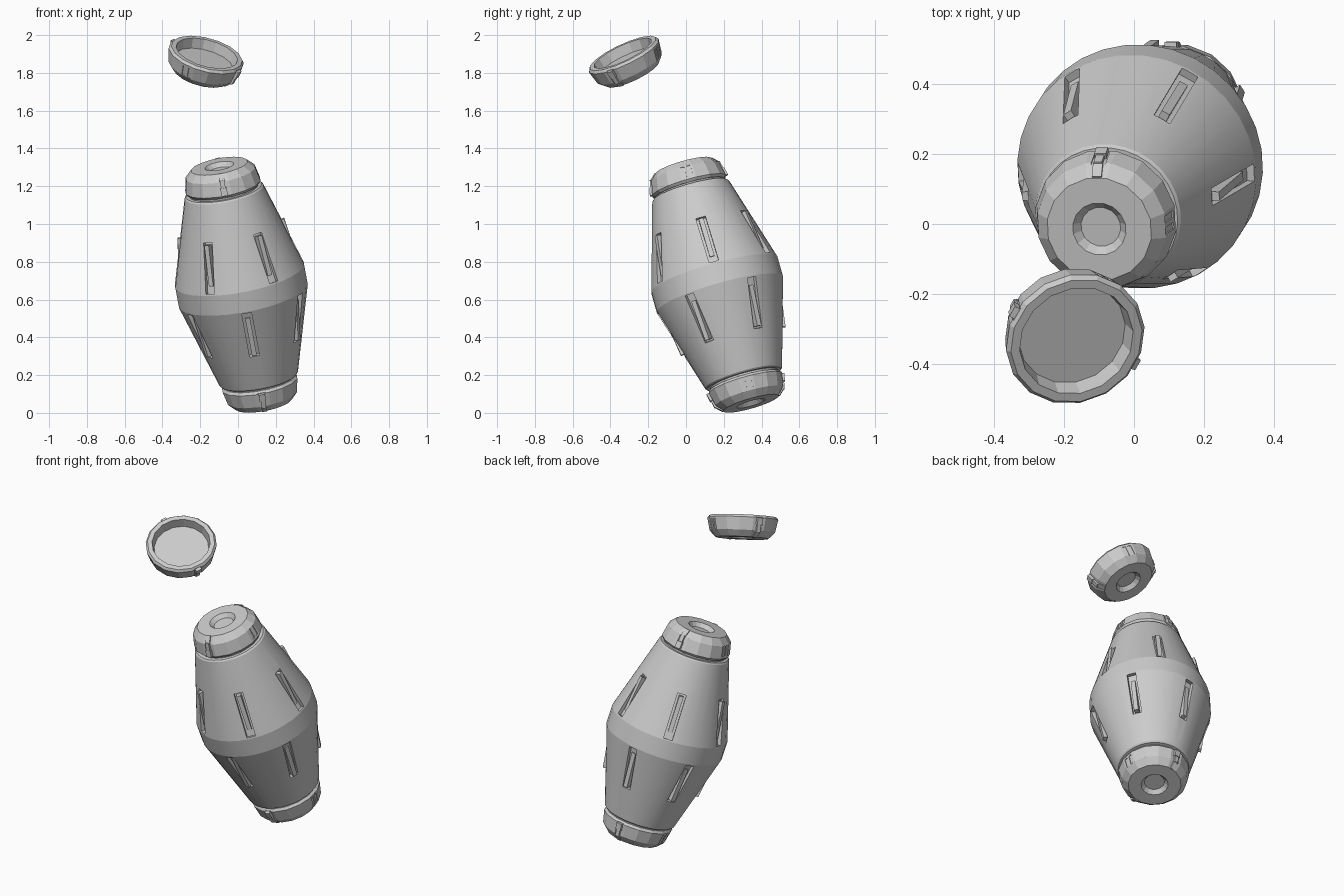
import bpy, bmesh, math
from mathutils import Vector, Matrix

if "Cube" in bpy.data.objects:
    bpy.data.objects.remove(bpy.data.objects["Cube"])


def frame(origin, axis, back):
    """Local frame: z along axis, y close to the given back direction."""
    z = Vector(axis).normalized()
    y = Vector(back)
    y = (y - z * y.dot(z)).normalized()
    x = y.cross(z)
    m = Matrix((x, y, z)).transposed().to_4x4()
    m.translation = Vector(origin)
    return m


def add_object(name, bm, matrix):
    bmesh.ops.recalc_face_normals(bm, faces=bm.faces)
    me = bpy.data.meshes.new(name)
    bm.to_mesh(me)
    bm.free()
    ob = bpy.data.objects.new(name, me)
    bpy.context.collection.objects.link(ob)
    ob.matrix_world = matrix
    return ob


def lathe(name, profile, sides, matrix):
    """Closed solid of revolution, flat capped at both profile ends."""
    bm = bmesh.new()
    rings = []
    for r, z in profile:
        rings.append([bm.verts.new((r * math.cos(a), r * math.sin(a), z))
                      for a in ((i + .5) * math.tau / sides for i in range(sides))])
    for lo, hi in zip(rings, rings[1:]):
        for i in range(sides):
            j = (i + 1) % sides
            bm.faces.new((lo[i], lo[j], hi[j], hi[i]))
    bm.faces.new(rings[0])
    bm.faces.new(rings[-1])
    return add_object(name, bm, matrix)


def boxes(name, specs, matrix):
    """Boxes set around the axis: (angle from front, radius, z, lean, (w, depth, h), sideways)."""
    bm = bmesh.new()
    for ang, r, z, lean, size, side in specs:
        m = (Matrix.Rotation(math.radians(ang), 4, 'Z')
             @ Matrix.Translation((side, -r, z))
             @ Matrix.Rotation(lean, 4, 'X')
             @ Matrix.Diagonal((*size, 1)))
        bmesh.ops.create_cube(bm, size=1, matrix=m)
    return add_object(name, bm, matrix)


def cut(ob, cutter):
    mod = ob.modifiers.new("cut", 'BOOLEAN')
    mod.operation = 'DIFFERENCE'
    mod.solver = 'EXACT'
    mod.object = cutter
    cutter.hide_render = True
    cutter.display_type = 'WIRE'


# --- tilted double-cone body ---
UP = Vector((-.176, -.27, .9466)).normalized()
CENTRE = Vector((.0175, .165, .6785))
R, H, R_END, Z_END = .348, .055, .212, .528
slope = (R - R_END) / (Z_END - H)
tilt = math.atan(slope)
body_m = frame(CENTRE, UP, (0, 1, 0))
half = [(R, H), (R_END, Z_END - .008), (R_END - .008, Z_END), (.185, Z_END), (.185, .56)]
body = lathe("barrel_body", [(r, -z) for r, z in reversed(half)] + half, 32, body_m)
bpy.context.view_layer.objects.active = body
body.select_set(True)
bpy.ops.object.shade_smooth_by_angle(angle=math.radians(14))
body.select_set(False)

# --- six grip slots on each cone, each holding a leaning bar ---
slots, bars = [], []
for s, start in ((1, 30), (-1, 0)):
    for k in range(6):
        a = start + 60 * k
        zs, zb = .195, .205
        slots.append((a, R - slope * (zs - H), s * zs, -s * tilt, (.052, .05, .272), 0))
        bars.append((a, R - slope * (zb - H) - .019, s * zb, -s * tilt * .5,
                     (.026, .034, .22), 0))
cut(body, boxes("slot_cutter", slots, body_m))
boxes("grip_bars", bars, body_m)


# --- end caps: rim at z = 0, outer face at z = HC ---
HC = .125
OUTER = [(.194, 0), (.205, .014), (.189, .088), (.153, HC),
         (.078, HC), (.058, HC - .024)]


def cap(name, matrix, hollow=False):
    prof = ([(.158, .055), (.168, 0)] if hollow else []) + OUTER
    ob = lathe(name, prof, 16, matrix)
    cuts, clips = [], []
    lean = math.atan(.016 / .074)
    for a in (0, 180):
        cuts.append((a, .197, .055, -lean, (.042, .016, .15), 0))
        # stepped clip in the channel, running over the bevel
        clips.append((a, .195, .034, -lean, (.034, .03, .042), 0))
        clips.append((a, .185, .074, -lean, (.024, .024, .045), 0))
        clips.append((a, .164, .103, -math.radians(46), (.028, .024, .044), 0))
    for a in (90, 270):
        for side in (-.017, .017):
            cuts.append((a, .197, .058, -lean, (.02, .02, .062), side))
    cut(ob, boxes(name + "_cutter", cuts, matrix))
    boxes(name + "_clips", clips, matrix)


for name, s in (("top_cap", 1), ("bottom_cap", -1)):
    cap(name, frame(CENTRE + UP * s * (.664 - HC), UP * s, (0, 1, 0)))

# --- loose third cap floating above, opening upward ---
cap("loose_cap", frame((-.165, -.335, 1.904), (-.24, .415, -.878), (-.866, .5, 0)), True)
